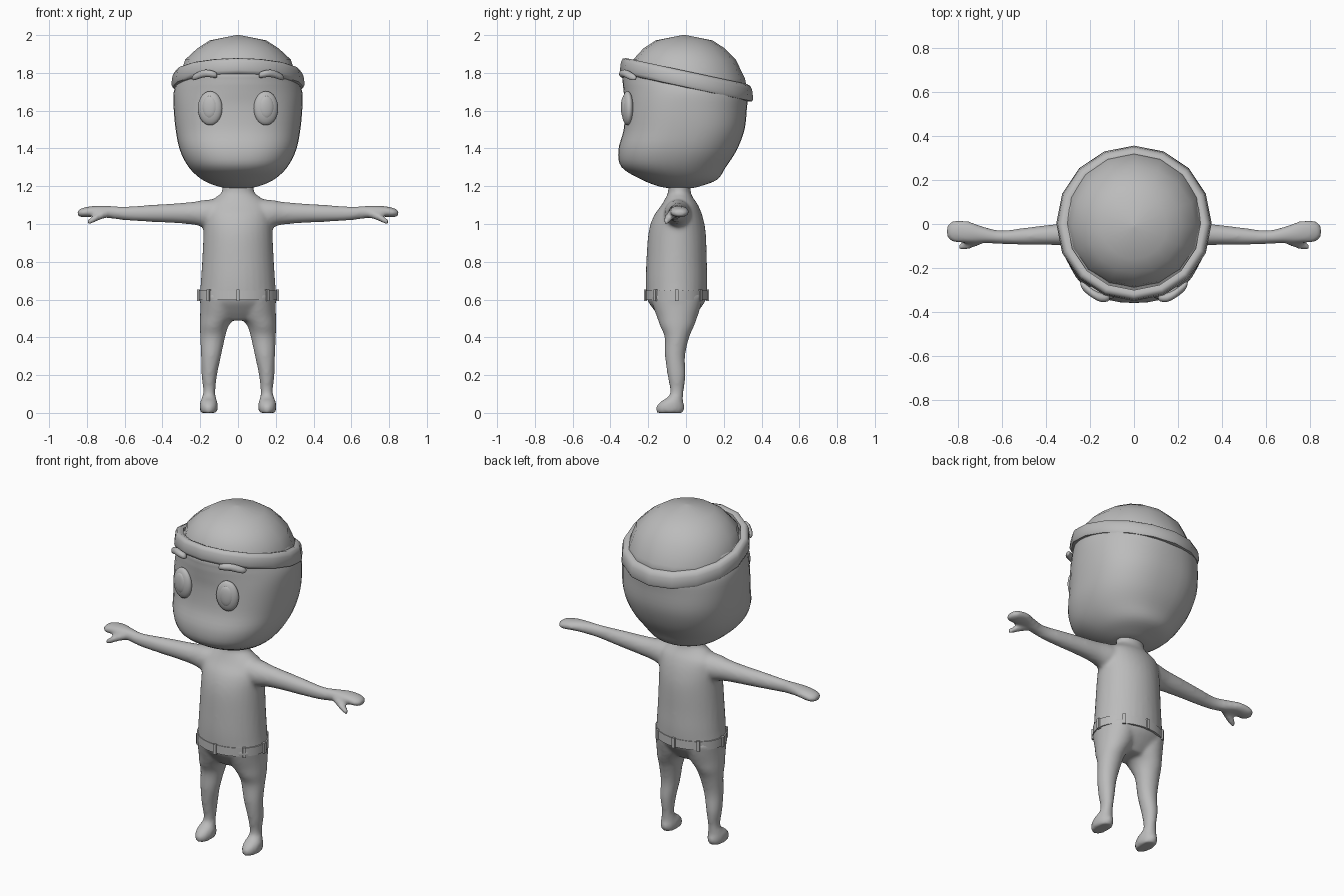
import bpy, bmesh, math
from mathutils import Vector, Matrix

if "Cube" in bpy.data.objects:
    bpy.data.objects.remove(bpy.data.objects["Cube"])

grey = bpy.data.materials.new("plain grey")
grey.diffuse_color = (0.5, 0.5, 0.5, 1)
grey.use_nodes = True
grey.node_tree.nodes["Principled BSDF"].inputs["Base Color"].default_value = grey.diffuse_color


def finish(name, bm, angle=180):
    """Turn a bmesh into a smooth shaded grey object."""
    bmesh.ops.recalc_face_normals(bm, faces=bm.faces[:])
    me = bpy.data.meshes.new(name)
    bm.to_mesh(me)
    bm.free()
    ob = bpy.data.objects.new(name, me)
    bpy.context.collection.objects.link(ob)
    me.materials.append(grey)
    bpy.ops.object.select_all(action='DESELECT')
    ob.select_set(True)
    bpy.context.view_layer.objects.active = ob
    bpy.ops.object.shade_smooth_by_angle(angle=math.radians(angle))
    return ob


def spline(rings, steps):
    """Catmull-Rom interpolation between cross-sections."""
    out = []
    for i in range(len(rings) - 1):
        p0, p1 = rings[max(i - 1, 0)], rings[i]
        p2, p3 = rings[i + 1], rings[min(i + 2, len(rings) - 1)]
        for s in range(steps):
            t = s / steps
            out.append([b + 0.5 * t * (c - a + t * (2*a - 5*b + 4*c - d + t * (3*(b - c) + d - a)))
                        for a, b, c, d in zip(p0, p1, p2, p3)])
    return out + [rings[-1]]


def loft(bm, rings, n=32, steps=4, axis='z', flip=1):
    """Closed loft; ring = position, two centre values, two radii, optional squareness."""
    loops = []
    for r in spline(rings, steps):
        pos, a, b, ra, rb = r[:5]
        e = 2 / (r[5] if len(r) > 5 else 2)
        loop = []
        for k in range(n):
            t = math.tau * k / n
            u, v = math.cos(t), math.sin(t)
            u = a + ra * math.copysign(abs(u) ** e, u)
            v = b + rb * math.copysign(abs(v) ** e, v)
            co = (u, v, pos) if axis == 'z' else (pos, u, v)
            loop.append(bm.verts.new((co[0] * flip, co[1], co[2])))
        loops.append(loop)
    for l0, l1 in zip(loops, loops[1:]):
        for k in range(n):
            j = (k + 1) % n
            bm.faces.new((l0[k], l0[j], l1[j], l1[k]))
    bm.faces.new(loops[0])
    bm.faces.new(loops[-1])


# head with flatter, squarer cheeks below
bm = bmesh.new()
loft(bm, [(1.19, 0, -.03, .05, .06, 2), (1.20, 0, -.035, .11, .11, 2), (1.235, 0, -.035, .19, .20, 2.1),
          (1.30, 0, -.065, .26, .275, 2.3), (1.39, 0, -.045, .307, .313, 2.4),
          (1.50, 0, -.01, .33, .32, 2.4), (1.62, 0, 0, .341, .323, 2.25),
          (1.70, 0, 0, .34, .33, 2.05), (1.76, 0, -.02, .318, .315, 2),
          (1.81, 0, -.025, .295, .30, 2), (1.87, 0, -.02, .2, .2, 2)], n=40)
finish("head", bm)

# cap dome
bm = bmesh.new()
loft(bm, [(1.68, 0, .015, .316, .316), (1.77, 0, .005, .311, .307), (1.87, 0, -.008, .28, .272),
          (1.93, 0, -.01, .215, .215), (1.972, 0, -.01, .15, .15), (2.0, 0, -.01, .01, .01)], n=16, steps=1)
finish("cap_dome", bm)


def hoop(name, profile, n, cy, sy, z, tilt=0, angle=50):
    """Closed band swept round an ellipse, sloped along y."""
    bm = bmesh.new()
    loops = []
    for k in range(n):
        t = math.tau * k / n
        loops.append([])
        for r, dz in profile:
            y = cy + sy(r) * math.sin(t)
            loops[-1].append(bm.verts.new((r * math.cos(t), y, z + dz + tilt * y)))
    m = len(profile)
    for k in range(n):
        a, b = loops[k], loops[(k + 1) % n]
        for i in range(m):
            bm.faces.new((a[i], b[i], b[(i + 1) % m], a[(i + 1) % m]))
    return finish(name, bm, angle)


hoop("cap_band", [(.325, -.045), (.347, -.04), (.353, -.025), (.347, .02), (.338, .038),
                  (.322, .045), (.303, .04), (.303, -.035)], 16, .003, lambda r: r, 1.765, -.215)
hoop("belt", [(.195, -.025), (.208, -.025), (.208, .025), (.195, .025)], 32, -.05,
     lambda r: r - .043, .622, 0, 30)

# belt loops and buckle stub
bm = bmesh.new()
for deg in (-90, -42, -138, 0, 180, 50, 130, 90):
    t = math.radians(deg)
    pos = Vector((.208 * math.cos(t), -.05 + .165 * math.sin(t), .622))
    turn = math.atan2(math.sin(t) / .165, math.cos(t) / .208)
    bmesh.ops.create_cube(bm, size=1, matrix=Matrix.Translation(pos) @ Matrix.Rotation(turn, 4, 'Z')
                          @ Matrix.Diagonal((.016, .018, .06, 1)))
finish("belt_loops", bm, 30)

# body: torso, legs, arms and thumbs fused into one skin
bm = bmesh.new()
loft(bm, [(.49, 0, -.05, .12, .07), (.54, 0, -.05, .185, .115), (.60, 0, -.05, .203, .155),
          (.68, 0, -.05, .198, .163), (.80, 0, -.05, .190, .160), (.95, 0, -.047, .183, .152),
          (1.04, 0, -.042, .182, .13), (1.10, 0, -.033, .17, .097), (1.14, 0, -.035, .12, .072),
          (1.17, 0, -.035, .085, .06), (1.22, 0, -.035, .085, .06)])
for s in (1, -1):
    # leg and foot
    loft(bm, [(0, .155, -.085, .043, .07), (.03, .155, -.083, .048, .076), (.06, .155, -.075, .045, .06),
              (.085, .154, -.055, .036, .04), (.12, .152, -.048, .032, .036),
              (.20, .152, -.05, .041, .048), (.30, .143, -.058, .053, .053), (.40, .134, -.048, .066, .065),
              (.46, .126, -.047, .076, .09), (.51, .107, -.047, .094, .108),
              (.56, .1, -.048, .1, .125), (.62, .1, -.05, .1, .14)], flip=s)
    # arm and hand
    loft(bm, [(.08, -.04, 1.05, .08, .085), (.18, -.045, 1.055, .068, .072), (.24, -.045, 1.057, .056, .06),
              (.35, -.048, 1.057, .048, .051), (.48, -.055, 1.056, .04, .044), (.60, -.06, 1.056, .031, .036),
              (.68, -.05, 1.063, .037, .033), (.75, -.038, 1.068, .05, .029),
              (.81, -.034, 1.062, .05, .027), (.84, -.034, 1.058, .038, .02), (.85, -.034, 1.058, .02, .01)],
         axis='x', flip=s)
    # thumb
    loft(bm, [(.69, -.065, 1.058, .026, .024), (.74, -.088, 1.038, .024, .02), (.775, -.1, 1.02, .021, .018),
              (.797, -.105, 1.01, .014, .012)], n=16, axis='x', flip=s)
body = finish("body", bm)
mod = body.modifiers.new("fuse", 'REMESH')
mod.mode = 'VOXEL'
mod.voxel_size = .011
mod.use_smooth_shade = True
mod = body.modifiers.new("soften", 'SMOOTH')
mod.factor = .5
mod.iterations = 6

# eyes, irises and brows
for s, side in ((1, "left"), (-1, "right")):
    for part, size, z, out in (("eye", (.066, .03, .09), 1.613, 0), ("iris", (.04, .016, .06), 1.618, .0175)):
        bm = bmesh.new()
        bmesh.ops.create_uvsphere(bm, u_segments=24, v_segments=14, radius=1,
                                  matrix=Matrix.Translation((s * (.148 + out * .2), -.31 - out, z))
                                  @ Matrix.Rotation(s * .2, 4, 'Z') @ Matrix.Diagonal((*size, 1)))
        finish(side + "_" + part, bm)
    bm = bmesh.new()
    loft(bm, [(.11, -.335, 1.785, .004, .004), (.118, -.335, 1.789, .016, .016), (.15, -.334, 1.796, .02, .019),
              (.185, -.318, 1.796, .02, .02), (.22, -.292, 1.782, .02, .018),
              (.237, -.277, 1.775, .015, .014), (.243, -.272, 1.773, .004, .004)], n=12, steps=2, axis='x', flip=s)
    finish(side + "_brow", bm)
